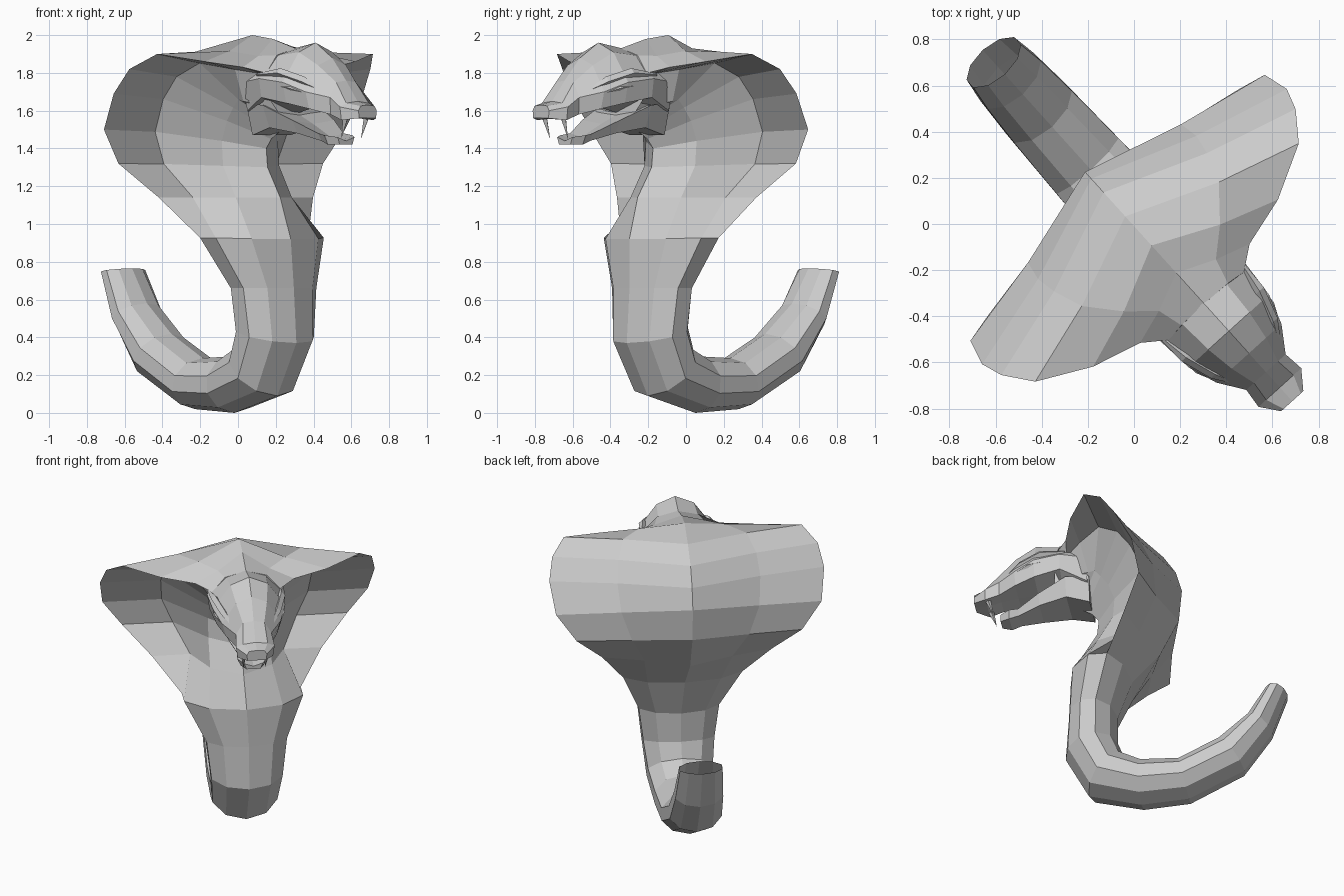
import bpy, bmesh, math
from mathutils import Matrix, Vector

cube = bpy.data.objects.get("Cube")
if cube:
    bpy.data.objects.remove(cube, do_unlink=True)

# One plain grey clay for the whole figure
clay = bpy.data.materials.new("grey_clay")
clay.use_nodes = True
grey = (0.6, 0.6, 0.6, 1)
clay.diffuse_color = grey
clay.node_tree.nodes["Principled BSDF"].inputs["Base Color"].default_value = grey

# Parts are made facing +x, then turned to the diagonal pose
TURN = Matrix.Rotation(math.radians(-47.9), 4, "Z") @ Matrix.Translation((0, -0.006, 0))


def finish(bm, name):
    bmesh.ops.recalc_face_normals(bm, faces=bm.faces)
    bm.transform(TURN)
    mesh = bpy.data.meshes.new(name)
    bm.to_mesh(mesh)
    bm.free()
    mesh.materials.append(clay)
    obj = bpy.data.objects.new(name, mesh)
    bpy.context.collection.objects.link(obj)
    return obj


def loft(name, halves, leans, cap_start=True):
    """Skin half sections (upper centre to lower centre), mirrored, each leaned sideways."""
    bm = bmesh.new()
    loops = []
    for half, lean in zip(halves, leans):
        mirrored = [(x, -y, z) for x, y, z in reversed(half[1:-1])]
        loops.append([bm.verts.new((x, y + lean, z)) for x, y, z in list(half) + mirrored])
    count = len(loops[0])
    for a, b in zip(loops, loops[1:]):
        for i in range(count):
            j = (i + 1) % count
            bm.faces.new((a[i], a[j], b[j], b[i]))
    if cap_start:
        bm.faces.new(loops[0])
    bm.faces.new(loops[-1])
    return finish(bm, name)


def tube_half(back, side, front):
    """Rounded half section through the back, side and front points."""
    (bx, bz), (width, ex, ez), (fx, fz) = back, side, front
    half = []
    for k in range(6):
        c = math.cos(k * math.pi / 5)
        px, pz = (bx, bz) if c > 0 else (fx, fz)
        t = abs(c)
        half.append((ex + (px - ex) * t, width * math.sin(k * math.pi / 5) / 0.95, ez + (pz - ez) * t))
    return half


def hood_half(back, side, front):
    """Half section of a neck column with a thin flared wing."""
    (bx, bz), (width, ex, ez), (fx, fz) = back, side, front
    wing_x = bx + (ex - bx) * 0.6
    return [
        (bx, 0, bz),
        (wing_x, width * 0.52, bz + (ez - bz) * 0.6),
        (ex, width, ez),
        (wing_x + 0.06, width * 0.55, ez + (fz - ez) * 0.12),
        (fx - 0.13, 0.2, fz + (ez - fz) * 0.4),
        (fx, 0, fz),
    ]


# Tail and trunk: back point, half width, front point
trunk = [
    ((-.857, .765), .138, (-1.0, .74)),
    ((-.74, .58), .155, (-.9, .46)),
    ((-.55, .42), .168, (-.72, .2)),
    ((-.3, .29), .18, (-.36, .02)),
    ((-.06, .3), .19, (-.05, 0)),
    ((.06, .36), .21, (.29, .09)),
    ((.1, .46), .23, (.44, .37)),
    ((.1, .66), .26, (.42, .66)),
]
sections = []
for back, width, front in trunk:
    middle = (Vector(back) + Vector(front)) / 2
    sections.append(tube_half(back, (width, *middle), front))

# Flaring part of the trunk
sections.append(tube_half((.01, .92), (.385, .17, .93), (.41, .92)))

# Hood: back point, wing tip (width, depth, height), throat point
hood = [
    ((-.17, 1.12), (.55, -.01, 1.14), (.34, 1.14)),
    ((-.29, 1.36), (.73, -.13, 1.32), (.24, 1.3)),
    ((-.31, 1.58), (.86, -.1, 1.5), (.23, 1.4)),
    ((-.27, 1.72), (.89, .01, 1.69), (.27, 1.45)),
    ((-.19, 1.84), (.86, .1, 1.82), (.32, 1.48)),
    ((-.05, 1.93), (.77, .22, 1.9), (.36, 1.5)),
    ((.12, 2.0), (.54, .34, 1.86), (.4, 1.51)),
    ((.28, 1.98), (.32, .4, 1.83), (.44, 1.52)),
]
sections += [hood_half(*row) for row in hood]
sections.append(tube_half((.46, 1.93), (.22, .48, 1.74), (.5, 1.53)))
body_leans = [.025] * len(trunk) + [.012] + [0] * (len(hood) + 1)
loft("body_and_hood", sections, body_leans, cap_start=False)


# Upper head: station, crown height, brow, cheek, lip (width, height), palate
def head_half(x, crown, brow, cheek, lip, palate):
    return [(x, 0, crown)] + [(x, w, z) for w, z in (brow, cheek, lip)] + [(x, 0, palate)]


skull = [
    (.28, 1.93, (.12, 1.88), (.22, 1.75), (.18, 1.6), 1.52),
    (.45, 1.93, (.13, 1.89), (.25, 1.77), (.235, 1.67), 1.58),
    (.62, 1.96, (.12, 1.91), (.235, 1.75), (.21, 1.64), 1.62),
    (.75, 1.88, (.1, 1.84), (.19, 1.7), (.165, 1.61), 1.61),
    (.86, 1.76, (.07, 1.75), (.115, 1.67), (.11, 1.58), 1.59),
    (.95, 1.65, (.08, 1.64), (.125, 1.62), (.115, 1.55), 1.56),
    (1.03, 1.63, (.05, 1.625), (.065, 1.6), (.06, 1.56), 1.56),
]
loft("upper_head", [head_half(*row) for row in skull], [0] * len(skull))

# Lower jaw: station, half width, top, bottom
jaw = [(.27, .18, 1.64, 1.47), (.42, .2, 1.63, 1.51), (.6, .15, 1.55, 1.48),
       (.74, .09, 1.48, 1.44), (.8, .1, 1.47, 1.42), (.86, .06, 1.46, 1.42)]
loft("lower_jaw", [[(x, 0, t - .02), (x, w, t), (x, w * .75, b), (x, 0, b)] for x, w, t, b in jaw], [0] * len(jaw))


def spike(name, base, tip, radius):
    """Four sided tooth from a base point to a tip point."""
    bm = bmesh.new()
    base, tip = Vector(base), Vector(tip)
    ring = [bm.verts.new(base + Vector((dx, dy, 0)) * radius) for dx, dy in ((1, 0), (0, 1), (-1, 0), (0, -1))]
    point = bm.verts.new(tip)
    for i in range(4):
        bm.faces.new((ring[i], ring[(i + 1) % 4], point))
    bm.faces.new(ring)
    finish(bm, name)


def ridge(name, points, radius):
    """Tapered ridge along a path, used for the brows and eyes."""
    bm = bmesh.new()
    loops = []
    for i, p in enumerate(points):
        r = radius * (1 if 0 < i < len(points) - 1 else .25)
        loops.append([bm.verts.new(Vector(p) + Vector((0, math.cos(a), math.sin(a))) * r)
                      for a in (0, math.pi / 2, math.pi, math.pi * 1.5)])
    for a, b in zip(loops, loops[1:]):
        for i in range(4):
            j = (i + 1) % 4
            bm.faces.new((a[i], a[j], b[j], b[i]))
    bm.faces.new(loops[0])
    bm.faces.new(loops[-1])
    finish(bm, name)


# Paired fangs, brows and eyes
for label, m in (("left", 1), ("right", -1)):
    spike(label + "_fang", (.94, m * .075, 1.57), (.9, m * .07, 1.45), .02)
    ridge(label + "_brow", [(.42, m * .24, 1.79), (.58, m * .215, 1.8), (.72, m * .17, 1.755), (.82, m * .12, 1.7)], .025)
    ridge(label + "_eye", [(.58, m * .23, 1.73), (.66, m * .21, 1.72), (.75, m * .18, 1.69)], .018)
